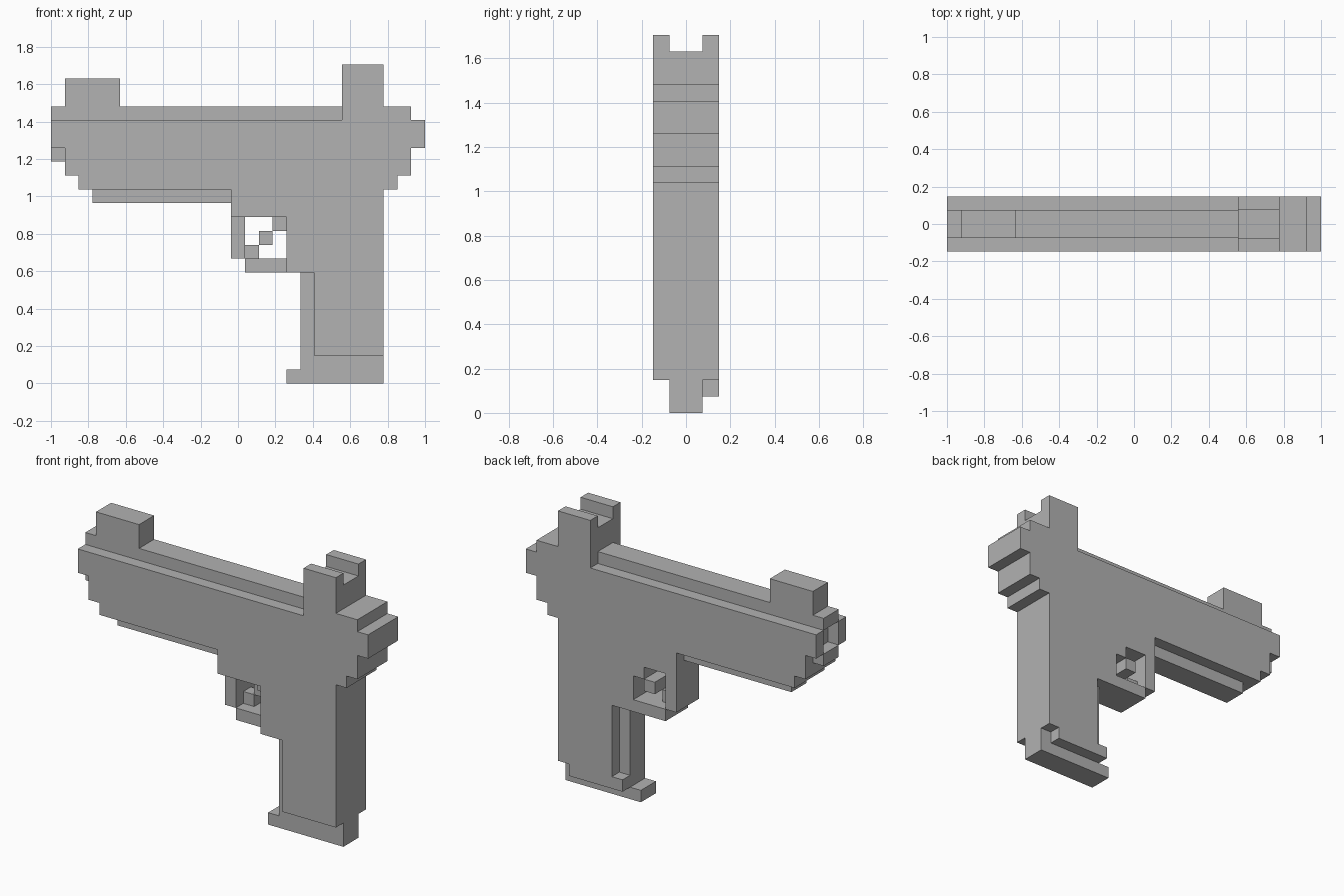
import bpy
import bmesh

U = 2 / 27  # one block of the stepped grid

cube = bpy.data.objects.get("Cube")
if cube:
    bpy.data.objects.remove(cube, do_unlink=True)

grey = bpy.data.materials.new("plain_grey")
grey.use_nodes = True
colour = (0.445, 0.445, 0.445, 1)
grey.diffuse_color = colour
grey.node_tree.nodes["Principled BSDF"].inputs["Base Color"].default_value = colour


def extrude(name, outline, y0, y1):
    """Extrude a side outline (x, z in blocks) between two depths."""
    bm = bmesh.new()
    verts = [bm.verts.new(((x - 13.5) * U, y0 * U, z * U)) for x, z in outline]
    face = bm.faces.new(verts)
    grown = bmesh.ops.extrude_face_region(bm, geom=[face])
    moved = [v for v in grown["geom"] if isinstance(v, bmesh.types.BMVert)]
    bmesh.ops.translate(bm, verts=moved, vec=(0, (y1 - y0) * U, 0))
    bmesh.ops.recalc_face_normals(bm, faces=bm.faces)
    mesh = bpy.data.meshes.new(name)
    bm.to_mesh(mesh)
    bm.free()
    mesh.materials.append(grey)
    obj = bpy.data.objects.new(name, mesh)
    bpy.context.collection.objects.link(obj)
    return obj


def block(name, x0, x1, z0, z1, y0=-1, y1=1):
    return extrude(name, [(x0, z0), (x1, z0), (x1, z1), (x0, z1)], y0, y1)


# Full-width body with stepped rear and grip
extrude("body", [
    (1, 15), (2, 15), (2, 14), (13, 14), (13, 12), (17, 12), (17, 8), (19, 8),
    (19, 2), (24, 2), (24, 14), (25, 14), (25, 15), (26, 15), (26, 17),
    (27, 17), (27, 19), (26, 19), (26, 20), (24, 20), (24, 22), (21, 22),
    (21, 19), (1, 19)], -2, 2)

# Narrow top ridge with the front sight
extrude("top_ridge", [(0, 19), (21, 19), (21, 20), (5, 20), (5, 22),
                      (1, 22), (1, 20), (0, 20)], -1, 1)

# Paired muzzle walls and rear sight posts
for side, y in (("right", -2), ("left", 1)):
    block("muzzle_wall_" + side, 0, 1, 17, 19, y, y + 1)
    block("rear_sight_" + side, 21, 24, 22, 23, y, y + 1)
block("muzzle_lip", 0, 1, 16, 17)
block("under_rail", 3, 13, 13, 14)

# Trigger guard, offset towards the back
block("guard_front", 13, 14, 9, 12, -1, 2)
block("guard_bottom", 14, 17, 8, 9, -1, 2)

# Stepped trigger
block("trigger_top", 16, 17, 11, 12, -1, 2)
block("trigger_middle", 15, 16, 10, 11, 0, 2)
block("trigger_tip", 14, 15, 9, 10, 0, 1)

# Grip front strip and base
block("grip_strip", 18, 19, 2, 8)
extrude("grip_base", [(17, 0), (24, 0), (24, 2), (18, 2), (18, 1), (17, 1)], -1, 1)
block("base_ledge", 18, 23, 1, 2, 1, 2)
